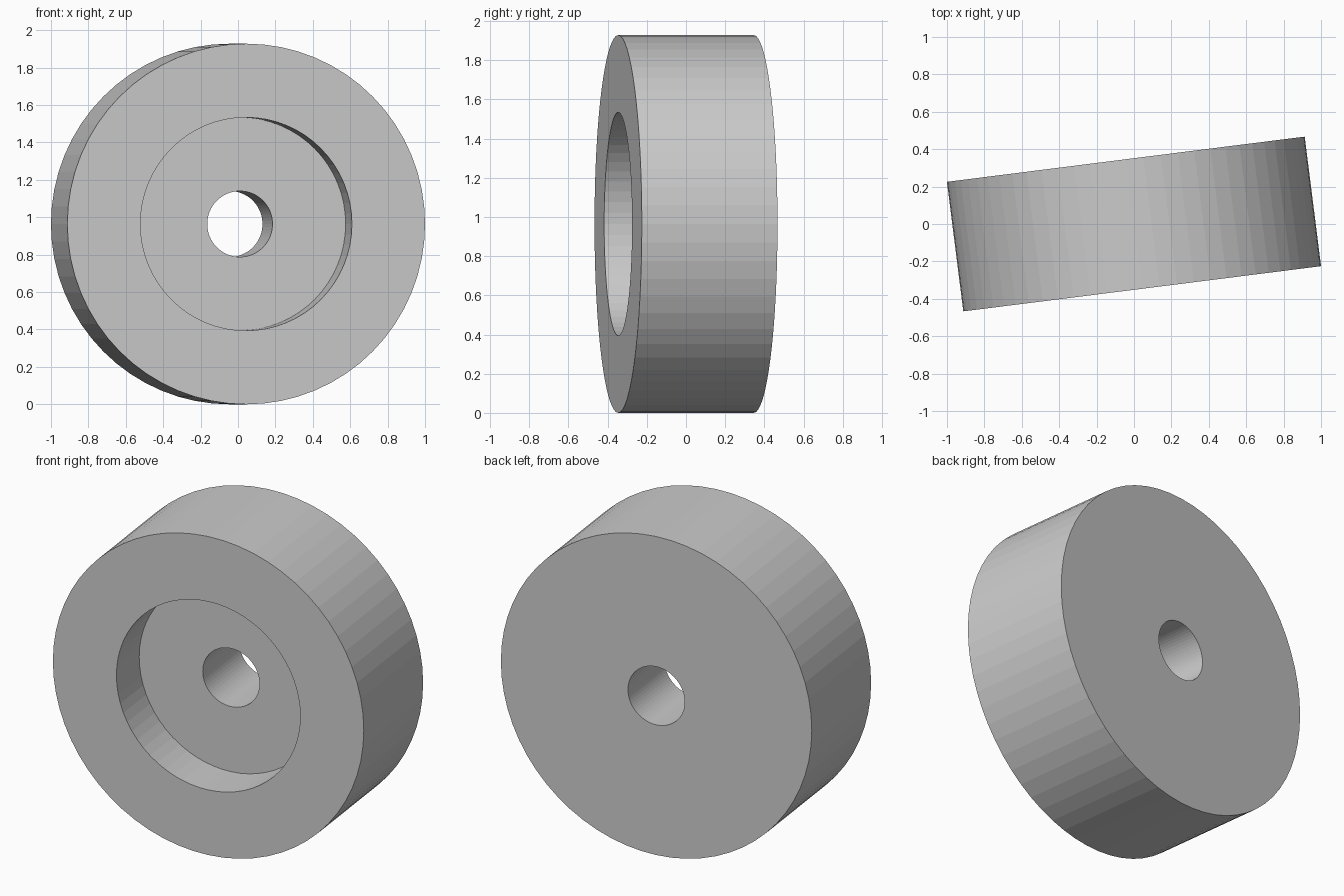
import bpy, bmesh, math
from mathutils import Matrix

if "Cube" in bpy.data.objects:
    bpy.data.objects.remove(bpy.data.objects["Cube"])

SEG = 64
R_OUT, R_RECESS, R_BORE = 0.964, 0.57, 0.176
HALF, DEPTH = 0.349, 0.268

# Closed (radius, position along axle) profile of the wheel; front is -y
profile = [
    (R_BORE, -HALF + DEPTH),    # recess floor, inner edge
    (R_RECESS, -HALF + DEPTH),  # recess floor, outer edge
    (R_RECESS, -HALF),          # recess rim
    (R_OUT, -HALF),             # front outer edge
    (R_OUT, HALF),              # back outer edge
    (R_BORE, HALF),             # bore at the back
]

# Revolve the profile around the axle
bm = bmesh.new()
rings = []
for i in range(SEG):
    a = 2 * math.pi * i / SEG
    rings.append([bm.verts.new((r * math.cos(a), y, r * math.sin(a))) for r, y in profile])
for i in range(SEG):
    a, b = rings[i], rings[(i + 1) % SEG]
    for j in range(len(profile)):
        k = (j + 1) % len(profile)
        bm.faces.new((a[j], a[k], b[k], b[j]))
bmesh.ops.recalc_face_normals(bm, faces=bm.faces[:])

# Turn slightly about the vertical and rest on the ground
bm.transform(Matrix.Translation((0, 0, R_OUT)) @ Matrix.Rotation(math.radians(7.2), 4, 'Z'))

mesh = bpy.data.meshes.new("wheel")
bm.to_mesh(mesh)
bm.free()
wheel = bpy.data.objects.new("wheel", mesh)
bpy.context.collection.objects.link(wheel)
